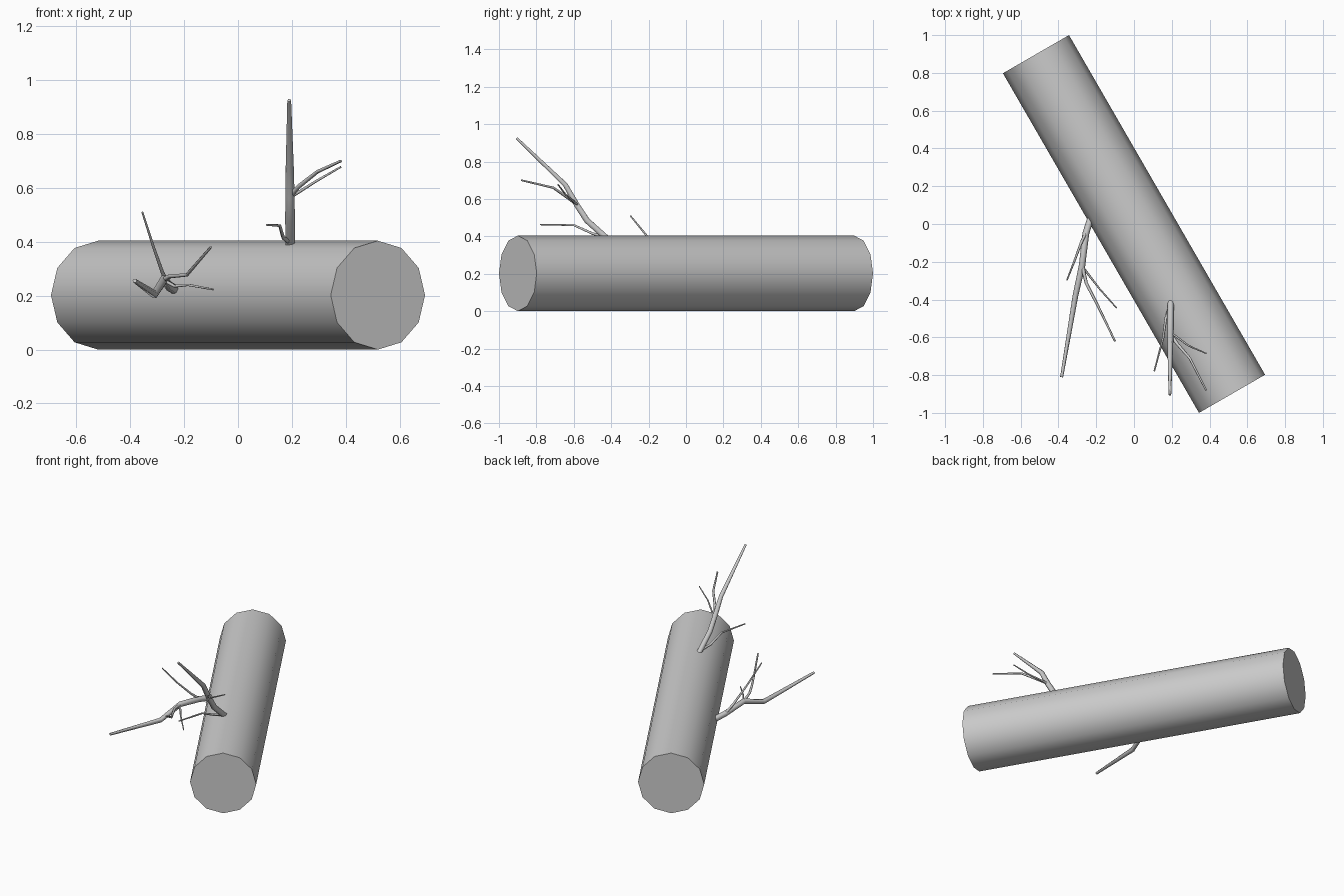
import bpy, math
from mathutils import Vector

if "Cube" in bpy.data.objects:
    bpy.data.objects.remove(bpy.data.objects["Cube"])

R, HALF = 0.202, 1.038
UNIT = 0.01


def smooth(obj, deg):
    bpy.ops.object.select_all(action='DESELECT')
    obj.select_set(True)
    bpy.context.view_layer.objects.active = obj
    bpy.ops.object.shade_smooth_by_angle(angle=math.radians(deg))


def limb(name, points, radii):
    """Tapered six-sided tube along a path of points."""
    curve = bpy.data.curves.new(name, 'CURVE')
    curve.dimensions = '3D'
    curve.bevel_depth = UNIT
    curve.bevel_resolution = 1
    curve.use_fill_caps = True
    spline = curve.splines.new('POLY')
    spline.points.add(len(points) - 1)
    for i, p in enumerate(points):
        t = i / (len(points) - 1)
        spline.points[i].co = (*p, 1)
        spline.points[i].radius = (radii[i] if len(radii) == len(points)
                                   else radii[0] + (radii[-1] - radii[0]) * t) / UNIT
    obj = bpy.data.objects.new(name, curve)
    bpy.context.collection.objects.link(obj)
    bpy.ops.object.select_all(action='DESELECT')
    obj.select_set(True)
    bpy.context.view_layer.objects.active = obj
    bpy.ops.object.convert(target='MESH')
    smooth(bpy.context.object, 65)


# Fallen trunk, lying 30 degrees off the y axis
bpy.ops.mesh.primitive_cylinder_add(vertices=12, radius=R, depth=2 * HALF, location=(0, 0, R))
log = bpy.context.object
log.name = "log"
axis = Vector((math.sin(math.radians(30)), -math.cos(math.radians(30)), 0))
log.rotation_euler = axis.to_track_quat('Z', 'Y').to_euler()
smooth(log, 40)

# Upper branch and its twigs
limb("upper_branch", [(.195, -.39, .36), (.193, -.53, .485), (.193, -.585, .57),
                      (.192, -.645, .675), (.19, -.905, .925)],
     [.018, .018, .017, .015, .007])
limb("upper_twig_long", [(.193, -.58, .57), (.225, -.63, .605),
                         (.295, -.71, .66), (.382, -.88, .70)], [.010, .005])
limb("upper_twig_short", [(.195, -.575, .565), (.29, -.645, .625),
                          (.382, -.685, .678)], [.006, .0035])
limb("upper_twig_low", [(.19, -.44, .40), (.168, -.50, .415),
                        (.155, -.60, .46), (.107, -.78, .463)], [.009, .004])

# Side branch and its twigs
limb("side_branch", [(-.22, .06, .215), (-.255, -.05, .235), (-.275, -.22, .26),
                     (-.31, -.38, .205), (-.383, -.81, .255)],
     [.018, .018, .017, .015, .008])
limb("side_twig_up", [(-.257, -.05, .24), (-.28, -.10, .285),
                      (-.315, -.195, .385), (-.355, -.297, .51)], [.009, .004])
limb("side_twig_long", [(-.272, -.23, .26), (-.252, -.315, .272),
                        (-.19, -.435, .277), (-.101, -.62, .38)], [.010, .005])
limb("side_twig_short", [(-.27, -.23, .255), (-.235, -.275, .235),
                         (-.185, -.34, .24), (-.092, -.445, .223)], [.007, .0035])
